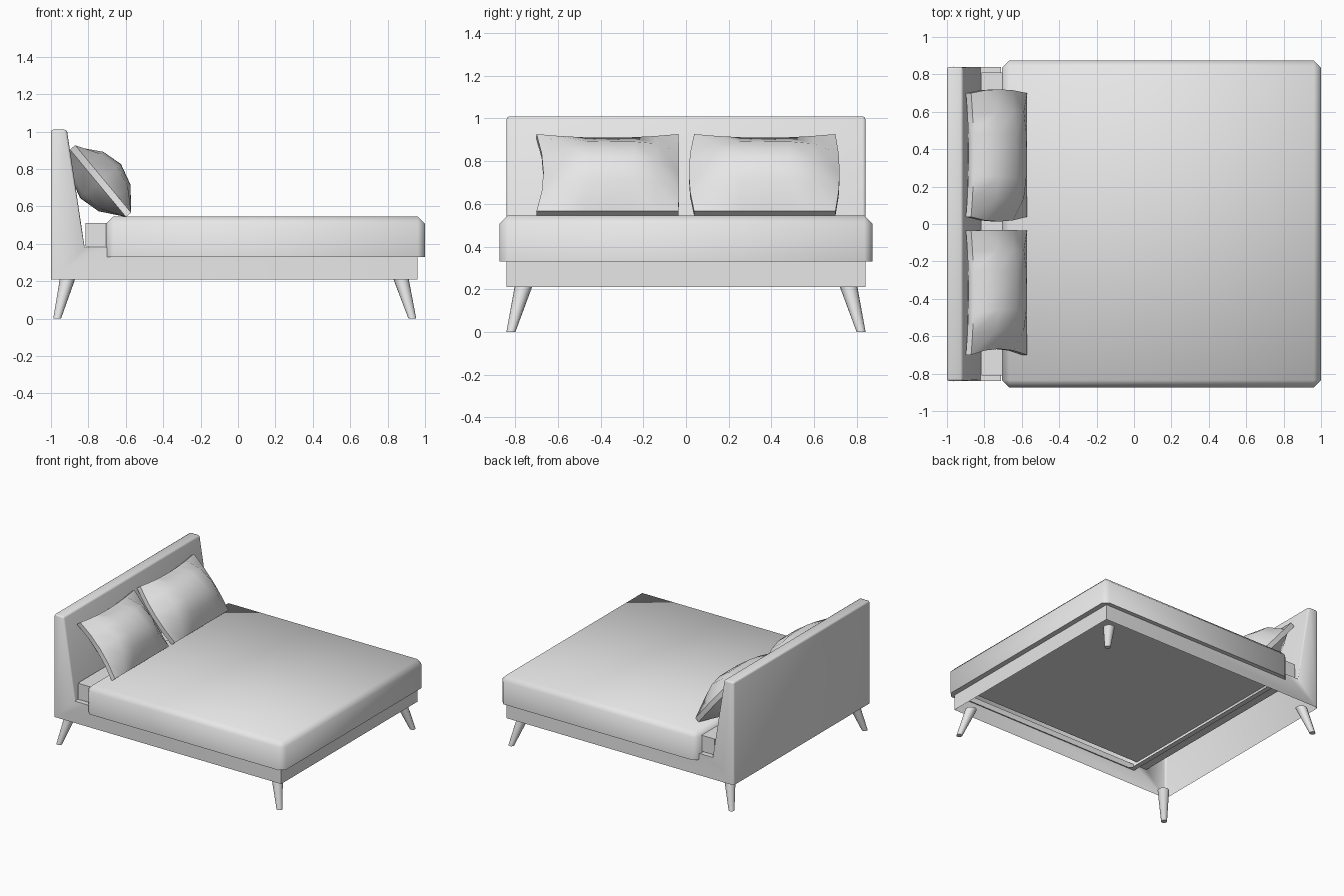
import bpy, bmesh, math
from mathutils import Vector

if "Cube" in bpy.data.objects:
    bpy.data.objects.remove(bpy.data.objects["Cube"])

grey = bpy.data.materials.new("grey")
grey.diffuse_color = (0.8, 0.8, 0.8, 1)
grey.use_nodes = True
grey.node_tree.nodes["Principled BSDF"].inputs["Base Color"].default_value = grey.diffuse_color


def finish(name, bm, angle=50):
    mesh = bpy.data.meshes.new(name)
    bm.to_mesh(mesh)
    bm.free()
    ob = bpy.data.objects.new(name, mesh)
    bpy.context.collection.objects.link(ob)
    mesh.materials.append(grey)
    bpy.ops.object.select_all(action='DESELECT')
    ob.select_set(True)
    bpy.context.view_layer.objects.active = ob
    bpy.ops.object.shade_smooth_by_angle(angle=math.radians(angle))
    return ob


def box(x0, x1, y, z0, z1):
    bm = bmesh.new()
    bmesh.ops.create_cube(bm, size=1)
    for v in bm.verts:
        v.co = ((x0 + x1) / 2 + v.co.x * (x1 - x0), v.co.y * 2 * y,
                (z0 + z1) / 2 + v.co.z * (z1 - z0))
    return bm


# Frame and headboard: extruded side profile, open below and under the mattress
profile = [(-1, .21), (-1, 1.01), (-.915, 1.01), (-.82, .38), (-.71, .38), (.96, .38), (.96, .21)]
bm = bmesh.new()
side = bm.faces.new([bm.verts.new((x, -.84, z)) for x, z in profile])
ext = bmesh.ops.extrude_face_region(bm, geom=[side])
bmesh.ops.translate(bm, vec=(0, 1.68, 0),
                    verts=[g for g in ext["geom"] if isinstance(g, bmesh.types.BMVert)])
bmesh.ops.recalc_face_normals(bm, faces=bm.faces)
opened = []
for f in bm.faces:
    c = f.calc_center_median()
    if abs(f.normal.z) > .9 and (c.z < .25 or (c.z < .5 and c.x > -.5)):
        opened.append(f)
bmesh.ops.delete(bm, geom=opened, context='FACES')
rim = [e for e in bm.edges if all(v.co.x < -.8 for v in e.verts)
       and any(v.co.z > .9 for v in e.verts)]
bmesh.ops.bevel(bm, geom=rim, offset=.013, segments=2, profile=.5, affect='EDGES')
finish("frame_and_headboard", bm)

# Mattress showing at the head end
finish("mattress", box(-.815, .93, .81, .385, .51))

# Fitted cover: chamfered box with a hem turned in below
bm = box(-.705, 1, .873, .33, .545)
edges = [e for e in bm.edges if any(v.co.z > .5 for v in e.verts)]
bmesh.ops.bevel(bm, geom=edges, offset=.038, segments=1, affect='EDGES')
bm.normal_update()
bottom = [f for f in bm.faces if f.normal.z < -.9]
bmesh.ops.inset_region(bm, faces=bottom, thickness=.045)
bmesh.ops.delete(bm, geom=bottom, context='FACES')
finish("mattress_cover", bm)

# Splayed tapered legs
for name, bx, tx in (("head", -.967, -.912), ("foot", .932, .872)):
    for label, s in (("left", -1), ("right", 1)):
        bm = bmesh.new()
        bmesh.ops.create_cone(bm, cap_ends=True, segments=16, radius1=.021, radius2=.041, depth=.21)
        for v in bm.verts:
            low = v.co.z < 0
            v.co += Vector((bx if low else tx, s * (.82 if low else .762), .105))
        finish(f"{name}_leg_{label}", bm)


# Pillows: two bulged grids joined by a thin rim, leaning on the headboard
def pillow(name, y0, y1, bow0, bow1):
    nu, nv = 4, 6
    mid = Vector((-.735, 0, .735))
    along, out = Vector((.64, 0, -.77)), Vector((.77, 0, .64))
    bm = bmesh.new()
    grid = {}
    for s in (-1, 1):
        for i in range(nu + 1):
            for j in range(nv + 1):
                u, v = 2 * i / nu - 1, 2 * j / nv - 1
                a, b = y0 + bow0 * (1 - u * u), y1 + bow1 * (1 - u * u)
                t = .018 + .124 * (1 - u * u) * (1 - v ** 4)
                length = .234 * u
                if u < 0:
                    length += .022 * u * u * (1 - v * v)
                p = mid + along * length + out * (s * t)
                p.y = a + (b - a) * (v + 1) / 2
                grid[s, i, j] = bm.verts.new(p)
        for i in range(nu):
            for j in range(nv):
                bm.faces.new([grid[s, i, j], grid[s, i + 1, j],
                              grid[s, i + 1, j + 1], grid[s, i, j + 1]])
    loop = ([(i, 0) for i in range(nu)] + [(nu, j) for j in range(nv)]
            + [(i, nv) for i in range(nu, 0, -1)] + [(0, j) for j in range(nv, 0, -1)])
    for k, p in enumerate(loop):
        q = loop[(k + 1) % len(loop)]
        bm.faces.new([grid[(-1, *p)], grid[(-1, *q)], grid[(1, *q)], grid[(1, *p)]])
    bmesh.ops.recalc_face_normals(bm, faces=bm.faces)
    finish(name, bm)


pillow("pillow_left", -.70, -.035, .032, .003)
pillow("pillow_right", .038, .70, -.025, .02)
